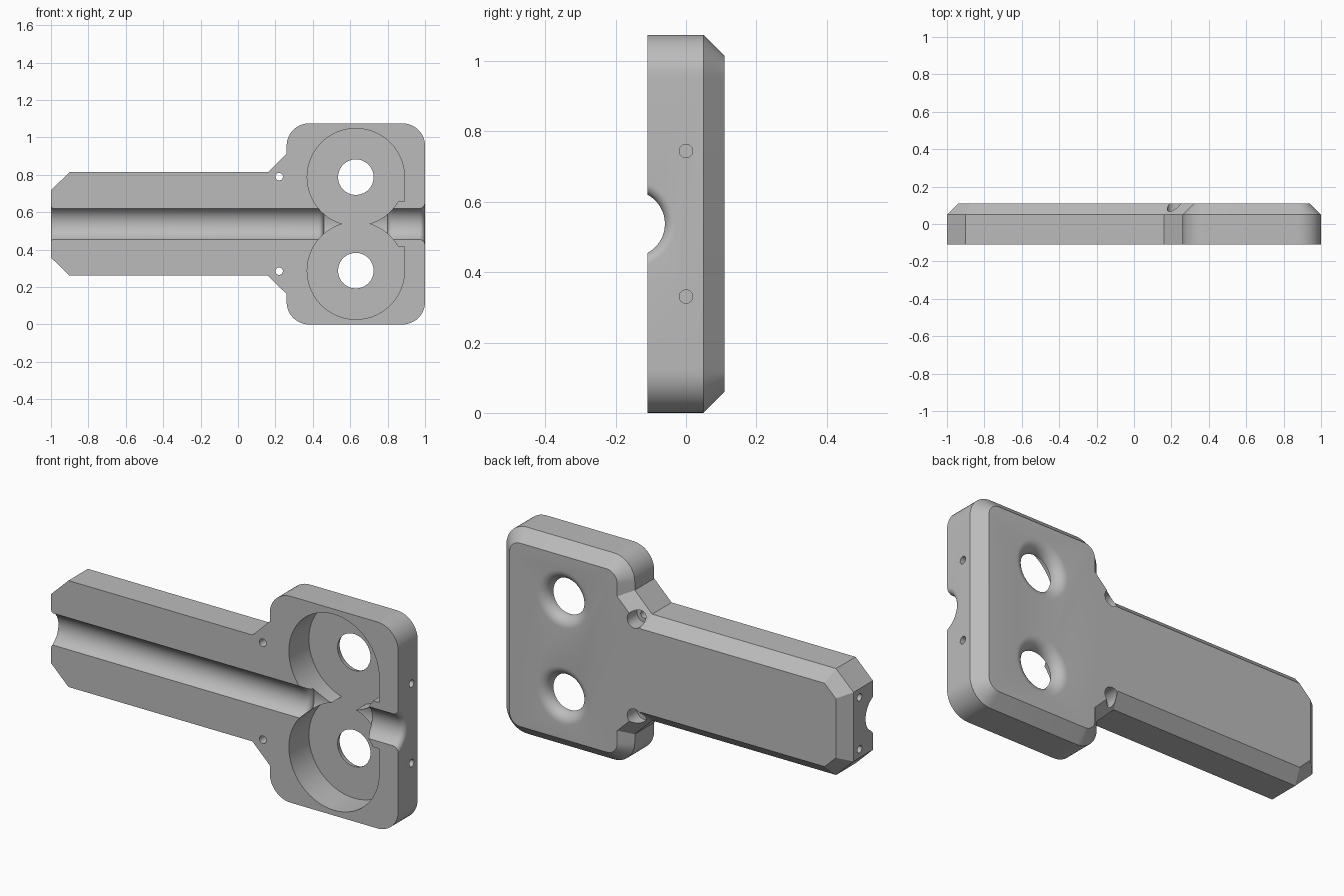
import bpy, bmesh, math
from mathutils import Vector

if "Cube" in bpy.data.objects:
    bpy.data.objects.remove(bpy.data.objects["Cube"])

MID, HALF = 0.5375, 0.11          # centre height, half thickness
BEVEL = 0.06

grey = bpy.data.materials.new("plain grey")
grey.use_nodes = True
grey.diffuse_color = (0.5, 0.5, 0.5, 1)
grey.node_tree.nodes["Principled BSDF"].inputs["Base Color"].default_value = (0.5, 0.5, 0.5, 1)


def loft(name, rings):
    """Closed solid through rings of matching points."""
    bm = bmesh.new()
    loops = [[bm.verts.new(p) for p in ring] for ring in rings]
    n = len(loops[0])
    for a, b in zip(loops, loops[1:]):
        for i in range(n):
            j = (i + 1) % n
            bm.faces.new((a[i], a[j], b[j], b[i]))
    bm.faces.new(loops[0])
    bm.faces.new(loops[-1])
    bmesh.ops.recalc_face_normals(bm, faces=bm.faces)
    mesh = bpy.data.meshes.new(name)
    bm.to_mesh(mesh)
    bm.free()
    mesh.materials.append(grey)
    obj = bpy.data.objects.new(name, mesh)
    bpy.context.collection.objects.link(obj)
    return obj


def plate(name, layers):
    """Solid from (xz outline, y) layers."""
    return loft(name, [[(x, y, z) for x, z in pts] for pts, y in layers])


def lathe(name, axis, centre, profile, sides=64):
    """Turned solid from (position, radius) pairs along the x or y axis."""
    rings = []
    for t, r in profile:
        ring = []
        for i in range(sides):
            a = math.tau * i / sides
            u, v = r * math.cos(a), r * math.sin(a)
            offset = (t, u, v) if axis == "x" else (u, t, v)
            ring.append(Vector(centre) + Vector(offset))
        rings.append(ring)
    return loft(name, rings)


def inset(pts, d):
    """Mitred inward offset of a clockwise outline."""
    out = []
    for i, p in enumerate(pts):
        e1 = (p - pts[i - 1]).normalized()
        e2 = (pts[(i + 1) % len(pts)] - p).normalized()
        n1, n2 = Vector((e1.y, -e1.x)), Vector((e2.y, -e2.x))
        out.append(p + d * (n1 + n2) / (1 + n1.dot(n2)))
    return out


def fillet(end, base, f, side, steps=8):
    """Quarter-round flare reaching base + f at the end position."""
    pts = []
    for i in range(steps + 1):
        a = math.pi / 2 * i / steps
        pts.append((end - side * f * (1 - math.sin(a)), base + f * (1 - math.cos(a))))
    return pts if side > 0 else pts[::-1]


def cut(body, cutter):
    cutter.hide_render = True
    mod = body.modifiers.new("cut", "BOOLEAN")
    mod.operation, mod.solver, mod.object = "DIFFERENCE", "EXACT", cutter
    bpy.context.view_layer.objects.active = body
    bpy.ops.object.modifier_apply(modifier=mod.name)
    bpy.data.objects.remove(cutter)


# Body outline: long handle, diagonal shoulder, rounded head
R = 0.12
upper = [(-1, 0.18), (-0.9, 0.277), (0.16, 0.277), (0.26, 0.375)]
for cx, start in ((0.26 + R, math.pi), (1 - R, math.pi / 2)):
    for i in range(13):
        a = start - math.pi / 2 * i / 12
        upper.append((cx + R * math.cos(a), MID - R + R * math.sin(a)))
outline = [Vector((x, MID + h)) for x, h in upper]
outline += [Vector((x, MID - h)) for x, h in reversed(upper)]
body = plate("slotted_body", [(outline, -HALF), (outline, HALF - BEVEL),
                              (inset(outline, BEVEL), HALF)])

# Half-round channel along the front, flared at its mouths
r, f = 0.094, 0.03
profile = [(-1.05, r + 0.015)] + fillet(-1, r, 0.015, -1)
profile += fillet(0.46, r, f, 1) + fillet(0.80, r, f, -1)
profile += fillet(1, r, f, 1) + [(1.05, r + f)]
cut(body, lathe("channel_cutter", "x", (0, -0.154, MID), profile, 96))

PX, PR, FLOOR = 0.63, 0.26, 0.055
for s in (1, -1):
    # Round pocket with a squared outer corner
    pocket = []
    for i in range(89):
        a = math.radians(330) * i / 88
        pocket.append((PX + PR * math.cos(a), MID + s * (0.25 + PR * math.sin(a))))
    pocket.append((PX + PR, MID + s * (0.25 - PR / 2)))
    cut(body, plate("pocket_cutter", [(pocket, -0.2), (pocket, FLOOR)]))

    # Through hole rounded over at the back
    hole = [(0, 0.095)] + fillet(HALF, 0.095, HALF - FLOOR, 1) + [(0.13, 0.15)]
    cut(body, lathe("hole_cutter", "y", (PX, 0, MID + s * 0.25), hole))

    # Counterbored screw hole at the shoulder
    screw = [(-0.2, 0.02), (0.03, 0.02), (0.03, 0.042), (0.2, 0.042)]
    cut(body, lathe("screw_cutter", "y", (0.22, 0, MID + s * 0.2525), screw, 32))

    # Blind pin holes in both ends
    for x, h in ((1, 0.207), (-1, 0.135)):
        pin = [(-0.08, 0.019), (0.08, 0.019)]
        cut(body, lathe("pin_cutter", "x", (x, 0, MID + s * h), pin, 24))

# Smooth curves, crisp edges
bpy.ops.object.select_all(action="DESELECT")
body.select_set(True)
bpy.context.view_layer.objects.active = body
bpy.ops.object.shade_smooth_by_angle(angle=math.radians(30))
